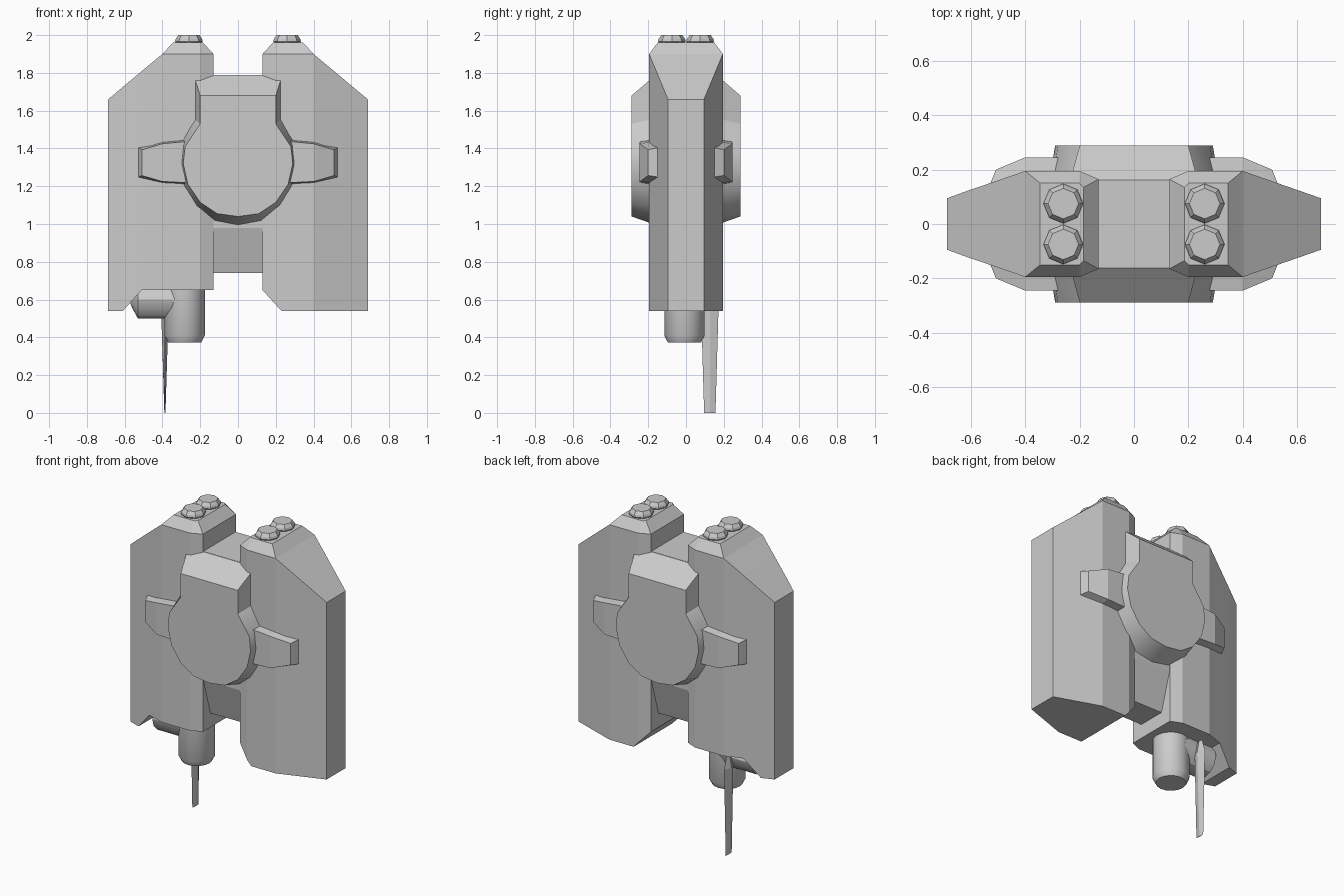
import bpy, bmesh
from math import cos, sin, pi, radians

if "Cube" in bpy.data.objects:
    bpy.data.objects.remove(bpy.data.objects["Cube"])


def loft(name, rings, smooth=False):
    """Skin a list of equal-length closed rings and cap both ends."""
    bm = bmesh.new()
    vs = [[bm.verts.new(p) for p in r] for r in rings]
    n = len(rings[0])
    for a, b in zip(vs, vs[1:]):
        for i in range(n):
            j = (i + 1) % n
            bm.faces.new((a[i], a[j], b[j], b[i]))
    bm.faces.new(vs[0])
    bm.faces.new(vs[-1])
    bmesh.ops.recalc_face_normals(bm, faces=bm.faces)
    me = bpy.data.meshes.new(name)
    bm.to_mesh(me)
    bm.free()
    ob = bpy.data.objects.new(name, me)
    bpy.context.collection.objects.link(ob)
    if smooth:
        bpy.ops.object.select_all(action='DESELECT')
        ob.select_set(True)
        bpy.context.view_layer.objects.active = ob
        bpy.ops.object.shade_smooth_by_angle(angle=radians(30))
    return ob


def slab(name, columns, s):
    """Pod built from columns (x, half depth, top, bottom) on side s."""
    return loft(name, [[(s * x, -y, b), (s * x, y, b), (s * x, y, t), (s * x, -y, t)]
                       for x, y, t, b in columns])


def turned(name, x, y, profile, n, smooth=True):
    """Upright round part from (radius, z) pairs."""
    return loft(name, [[(x + r * cos(2 * pi * i / n), y + r * sin(2 * pi * i / n), z)
                        for i in range(n)] for r, z in profile], smooth)


# Side pods
slab("right_pod", [(.13, .165, 1.9, .65), (.2, .195, 1.9, .573), (.23, .195, 1.9, .54),
                   (.4, .195, 1.9, .54), (.687, .095, 1.66, .54)], 1)
slab("left_pod", [(.13, .165, 1.9, .65), (.2, .195, 1.9, .65), (.4, .195, 1.9, .65),
                  (.51, .157, 1.809, .65), (.61, .123, 1.725, .54),
                  (.687, .095, 1.66, .54)], -1)

# Bevelled pod caps and the paired studs on top
for s, side in ((1, "right"), (-1, "left")):
    rings = []
    for half, z in (([(.13, .165), (.2, .195), (.4, .195)], 1.9),
                    ([(.185, .135), (.2, .15), (.345, .15)], 1.96)):
        pts = half + [(x, -y) for x, y in reversed(half)]
        rings.append([(s * x, y, z) for x, y in pts])
    loft(side + "_pod_cap", rings)
    for y in (-.075, .075):
        turned(side + "_stud", s * .26, y,
               [(.062, 1.95), (.073, 1.967), (.07, 1.98), (.056, 2.0)], 8, False)

# Centre block with a tapered lower end
loft("centre_block", [[(-.14, -y, z), (.14, -y, z), (.14, y, z), (-.14, y, z)]
                      for y, z in ((.09, .74), (.162, .98), (.162, 1.79))])

# Raised round plates and their side fins, front and back
inner = [(.2, 1.68), (.2, 1.53), (.28, 1.41), (.29, 1.32), (.265, 1.21), (.2, 1.115), (.11, 1.055)]
outer = [(.235, 1.79), (.235, 1.56), (.3, 1.445), (.312, 1.32), (.288, 1.195), (.223, 1.088), (.122, 1.018)]
fin = [(.2, .245, 1.435, 1.22), (.29, .245, 1.435, 1.22),
       (.4, .245, 1.425, 1.225), (.508, .2, 1.393, 1.257)]
fin_base = [(.2, 1.45, 1.205), (.29, 1.45, 1.205), (.4, 1.44, 1.213), (.53, 1.405, 1.248)]
for d, face in ((-1, "front"), (1, "back")):
    rings = []
    for half, low, y in ((inner, 1.04, .288), (outer, .995, .16)):
        pts = half + [(0, low)] + [(-x, z) for x, z in reversed(half)]
        rings.append([(x, d * y, z) for x, z in pts])
    loft(face + "_plate", rings, True)
    for s in (1, -1):
        loft(face + "_fin", [[(s * x, d * y, t), (s * x, d * y, b),
                              (s * xb, d * .145, bb), (s * xb, d * .145, tb)]
                             for (x, y, t, b), (xb, tb, bb) in zip(fin, fin_base)])

# Lower barrel, side nozzle and blade under the left pod
turned("barrel", -.283, -.008, [(.107, .7), (.107, .41), (.088, .373)], 16)
loft("side_nozzle", [[(x, r * cos(pi * i / 6), .6 + r * sin(pi * i / 6)) for i in range(12)]
                     for x, r in ((-.3, .1), (-.53, .1), (-.56, .045), (-.57, .02))], True)
loft("blade", [[(-.387 - a, .126, z), (-.387, .126 - b, z), (-.387 + a, .126, z), (-.387, .126 + b, z)]
               for a, b, z in ((.006, .02, .63), (.02, .046, .55), (.003, .03, 0))])
